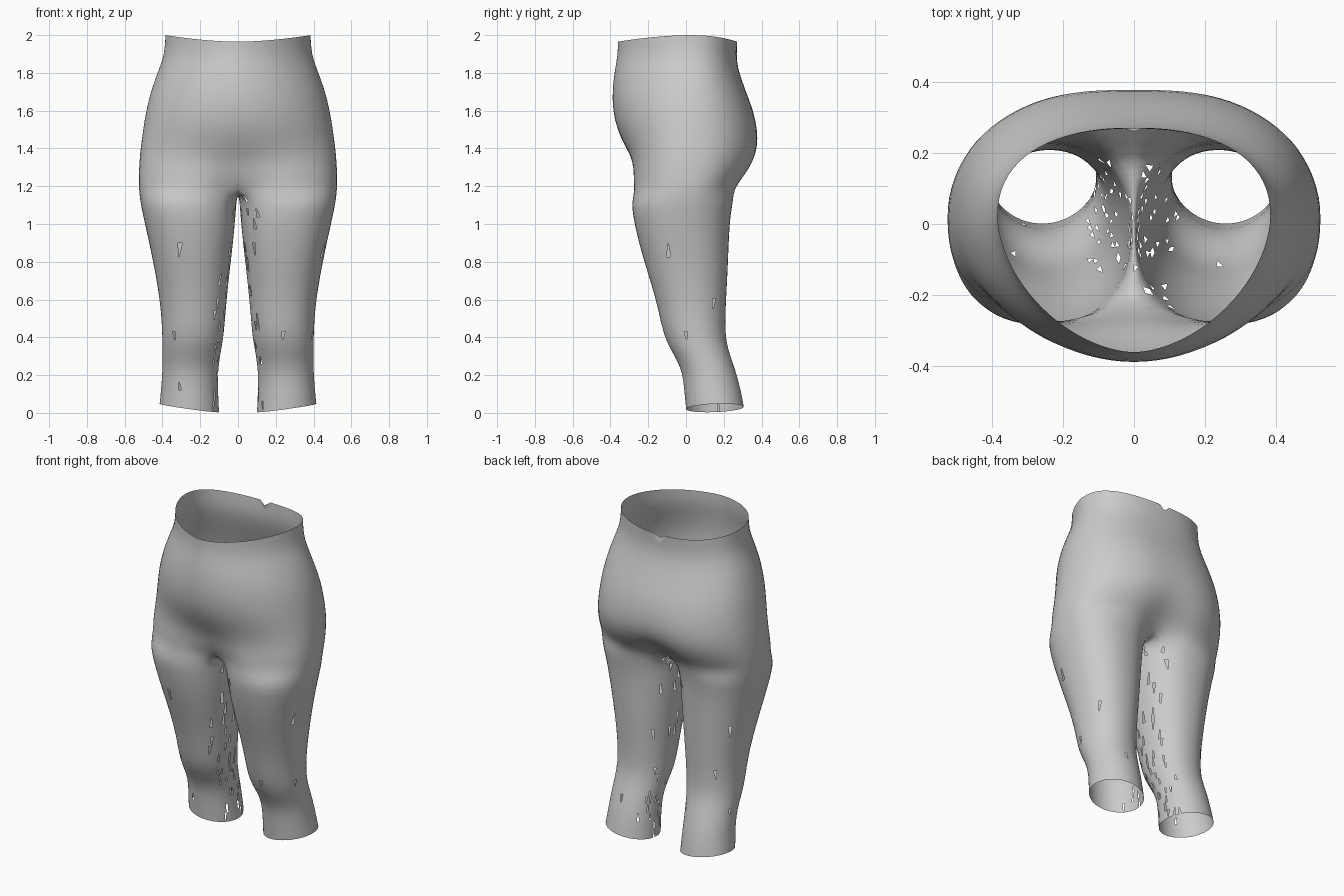
import bpy, bmesh, random
from math import sin, cos, radians, exp, copysign

if "Cube" in bpy.data.objects:
    bpy.data.objects.remove(bpy.data.objects["Cube"])

N, M = 22, 10          # columns on the outer arc, on the inner thigh

# z, half width, front y, back y, front squareness, centre dip front, centre dip back
TORSO = [
    (2.00, .385, -.362, .272, 1.75, 0, 0),
    (1.90, .39, -.362, .268, 1.75, 0, 0),
    (1.83, .415, -.375, .272, 1.8, 0, 0),
    (1.72, .458, -.392, .31, 1.9, 0, 0),
    (1.60, .488, -.389, .358, 1.95, 0, 0),
    (1.50, .503, -.366, .382, 2.0, 0, .004),
    (1.41, .516, -.322, .389, 2.15, 0, .01),
    (1.33, .523, -.294, .374, 2.4, .02, .025),
    (1.25, .527, -.294, .328, 2.6, .045, .06),
    (1.19, .526, -.294, .28, 2.6, .09, .09),
]
# z, outer x, inner x, front y, back y
LEG = [
    (1.12, .519, .008, -.290, .252),
    (1.05, .505, .012, -.284, .236),
    (.90, .471, .026, -.252, .227),
    (.75, .440, .044, -.206, .222),
    (.60, .415, .060, -.160, .213),
    (.48, .404, .070, -.134, .208),
    (.38, .401, .079, -.108, .212),
    (.30, .400, .096, -.060, .236),
    (.22, .401, .106, -.020, .264),
    (.12, .408, .106, -.010, .292),
    (.03, .416, .100, .000, .307),
]


def power(v, n):
    return copysign(abs(v) ** (2 / n), v)


def torso_row(z, a, front, back, n, dip_f, dip_b):
    """Half section from the front centre round the side to the back centre."""
    cy, row = .02, []
    for i in range(N + 1):
        t = radians(-90 + 180 * i / N)
        k = n if t < 0 else 2.3
        x = 0 if i in (0, N) else a * power(cos(t), k)
        y = cy + (cy - front if t < 0 else back - cy) * power(sin(t), k)
        crease = exp(-(x / .13) ** 2)
        y += dip_f * crease if t < 0 else -dip_b * crease
        row.append((x, y, z - (.035 * sin(t) ** 2 if z == 2 else 0)))
    return row


def leg_row(z, outer, inner, front, back):
    """Closed section: outer arc first, then the inner thigh."""
    cx, cy = (outer + inner) / 2, (front + back) / 2
    a, b = (outer - inner) / 2, (back - front) / 2
    n = 2 + .25 * min(z, 1)
    seam, row = 135, []
    for i in range(N + M):
        t = -seam + 2 * seam * i / N if i <= N else seam + (360 - 2 * seam) * (i - N) / M
        c, s = cos(radians(t)), sin(radians(t))
        tilt = .022 * c + .006 * s - .004 if z < .05 else 0
        row.append((cx + a * power(c, n), cy + b * power(s, n), z + tilt))
    return row


def smooth_half():
    """Right half of the shell, mirrored and subdivided."""
    bm = bmesh.new()
    rows = [[bm.verts.new(p) for p in torso_row(*r)] for r in TORSO]
    # crotch saddle closes the last torso row along the centre plane
    saddle = rows[-1]
    y0, y1 = saddle[0].co.y, saddle[N].co.y
    crotch = [bm.verts.new((0, y1 + (y0 - y1) * j / M, 1.19 - .03 * sin(3.1416 * j / M)))
              for j in range(1, M)]
    legs = [saddle + crotch] + [[bm.verts.new(p) for p in leg_row(*r)] for r in LEG]
    for upper, lower in zip(rows, rows[1:]):
        for i in range(N):
            bm.faces.new((upper[i], lower[i], lower[i + 1], upper[i + 1]))
    for upper, lower in zip(legs, legs[1:]):
        for i in range(N + M):
            j = (i + 1) % (N + M)
            bm.faces.new((upper[i], lower[i], lower[j], upper[j]))
    bmesh.ops.recalc_face_normals(bm, faces=bm.faces)
    mesh = bpy.data.meshes.new("lower_body")
    bm.to_mesh(mesh)
    bm.free()
    obj = bpy.data.objects.new("lower_body_shell", mesh)
    bpy.context.collection.objects.link(obj)
    mirror = obj.modifiers.new("mirror", 'MIRROR')
    mirror.use_clip = True
    mirror.merge_threshold = .002
    sub = obj.modifiers.new("smooth", 'SUBSURF')
    sub.levels = sub.render_levels = 1
    return obj


shell = smooth_half()

# Small missing triangles, mostly on the inner thighs
dep = bpy.context.evaluated_depsgraph_get()
bm = bmesh.new()
bm.from_mesh(bpy.data.meshes.new_from_object(shell.evaluated_get(dep)))
shell.modifiers.clear()
bmesh.ops.triangulate(bm, faces=bm.faces)
random.seed(4)
holes = []
for f in bm.faces:
    c = f.calc_center_median()
    if c.z < 1.16:
        inner = abs(f.normal.x) > .6 and f.normal.x * c.x < 0
        if random.random() < (.06 if inner else .003):
            holes.append(f)
bmesh.ops.delete(bm, geom=holes, context='FACES')

# Little notch in the back of the waistband
for v in bm.verts:
    if v.co.z > 1.94 and v.co.y > .2 and abs(v.co.x) < .03:
        v.co.z -= .025
        v.co.y -= .01
for f in bm.faces:
    f.smooth = True
bm.to_mesh(shell.data)
bm.free()
